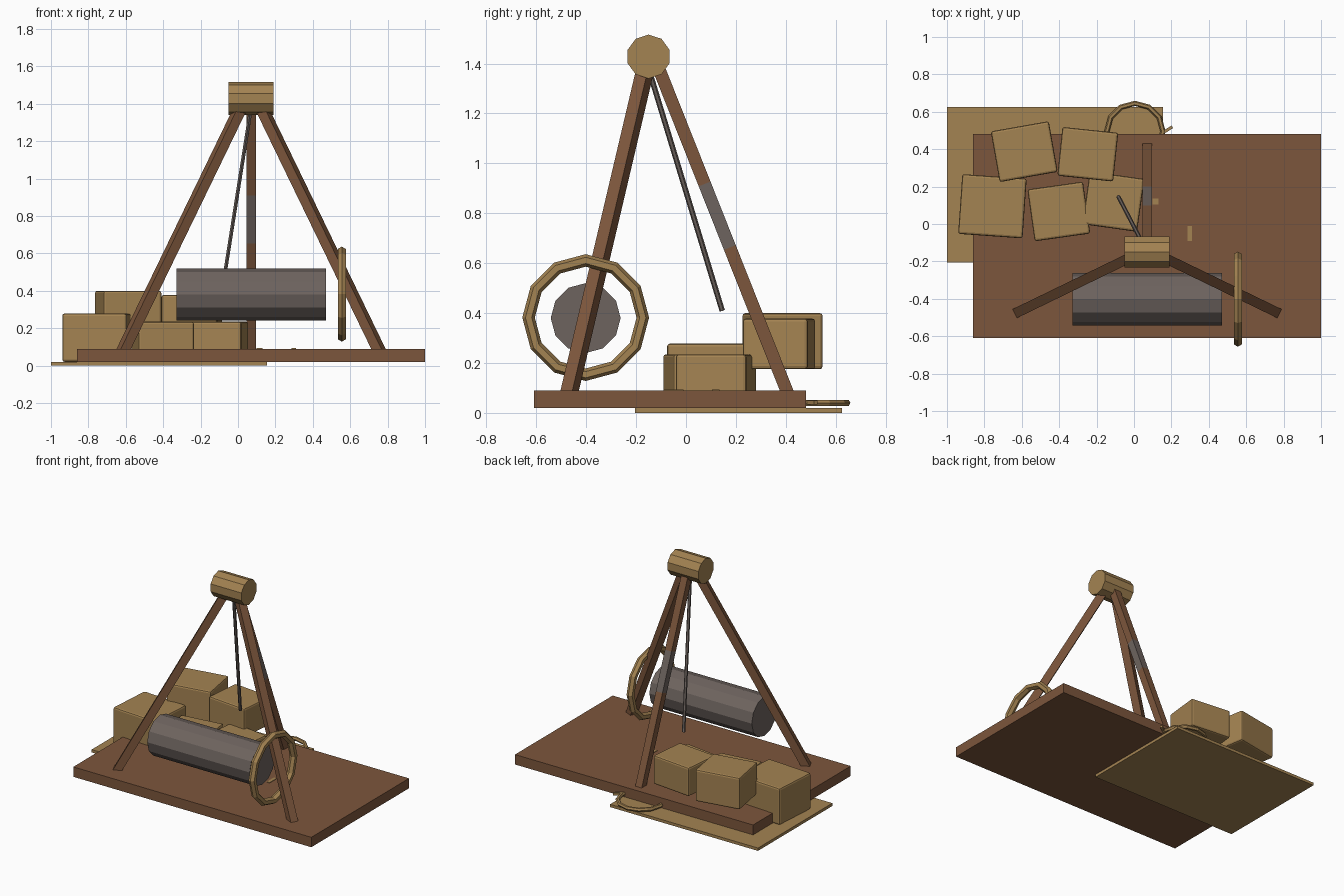
import bpy, bmesh, math
from mathutils import Vector, Matrix

if "Cube" in bpy.data.objects:
    bpy.data.objects.remove(bpy.data.objects["Cube"])


def material(name, rgb):
    m = bpy.data.materials.new(name)
    m.diffuse_color = (*rgb, 1)
    m.use_nodes = True
    m.node_tree.nodes["Principled BSDF"].inputs["Base Color"].default_value = m.diffuse_color
    return m


TAN = material("tan wood", (0.37, 0.227, 0.084))
BROWN = material("brown wood", (0.202, 0.093, 0.045))
GREY = material("grey iron", (0.155, 0.127, 0.114))


def finish(bm, name, *mats):
    bmesh.ops.recalc_face_normals(bm, faces=bm.faces)
    me = bpy.data.meshes.new(name)
    bm.to_mesh(me)
    bm.free()
    ob = bpy.data.objects.new(name, me)
    bpy.context.collection.objects.link(ob)
    for m in mats:
        me.materials.append(m)
    return ob


def box(name, lo, hi, mat, turn=0, bevel=0):
    lo, hi = Vector(lo), Vector(hi)
    bm = bmesh.new()
    bmesh.ops.create_cube(bm, size=1, matrix=Matrix.Translation((lo + hi) / 2)
                          @ Matrix.Rotation(math.radians(turn), 4, 'Z')
                          @ Matrix.Diagonal((*(hi - lo), 1)))
    if bevel:
        bmesh.ops.bevel(bm, geom=bm.edges[:], offset=bevel, segments=2,
                        profile=0.5, affect='EDGES')
    return finish(bm, name, mat)


def crate(name, x, y, z0, z1, sx, sy, turn):
    return box(name, (x - sx / 2, y - sy / 2, z0), (x + sx / 2, y + sy / 2, z1),
               TAN, turn, 0.012)


def rod(name, a, b, radius, sides, mat, phase=0.0):
    """Prism from a to b; its first side vector is level."""
    a, b = Vector(a), Vector(b)
    d = (b - a).normalized()
    u = d.cross(Vector((0, 0, 1))).normalized()
    v = u.cross(d)
    bm = bmesh.new()
    rings = []
    for p in (a, b):
        ring = []
        for i in range(sides):
            t = 2 * math.pi * i / sides + phase
            ring.append(bm.verts.new(p + radius * (math.cos(t) * u + math.sin(t) * v)))
        rings.append(ring)
    for i in range(sides):
        j = (i + 1) % sides
        bm.faces.new((rings[0][i], rings[0][j], rings[1][j], rings[1][i]))
    bm.faces.new(rings[0])
    bm.faces.new(rings[1])
    return finish(bm, name, mat)


def beam(name, a, b, width, mat):
    return rod(name, a, b, width / math.sqrt(2), 4, mat, math.pi / 4)


def hoop(name, centre, major, minor, axis, mat, n=12, m=6):
    rot = Matrix.Rotation(math.pi / 2, 4, 'Y') if axis == 'X' else Matrix()
    mat4 = Matrix.Translation(centre) @ rot
    bm = bmesh.new()
    grid = []
    for i in range(n):
        a = 2 * math.pi * i / n
        row = []
        for j in range(m):
            c = 2 * math.pi * j / m
            r = major + minor * math.cos(c)
            row.append(bm.verts.new(mat4 @ Vector(
                (r * math.cos(a), r * math.sin(a), minor * math.sin(c)))))
        grid.append(row)
    for i in range(n):
        for j in range(m):
            k, l = (i + 1) % n, (j + 1) % m
            bm.faces.new((grid[i][j], grid[k][j], grid[k][l], grid[i][l]))
    return finish(bm, name, mat)


# Boards underneath
box("base_board", (-0.86, -0.61, 0.02), (1.0, 0.48, 0.09), BROWN)
box("lower_board", (-1.0, -0.205, 0.0), (0.155, 0.625, 0.02), TAN)

# Tripod frame
beam("front_left_leg", (-0.625, -0.473, 0.06), (0.02, -0.16, 1.39), 0.053, BROWN)
beam("front_right_leg", (0.765, -0.473, 0.06), (0.12, -0.16, 1.39), 0.053, BROWN)
back_foot, back_top = Vector((0.07, 0.415, 0.06)), Vector((0.07, -0.117, 1.40))
stops = [0.0, 0.45, 0.64, 1.0]
for part, s, e, m in zip(("lower", "middle", "upper"), stops, stops[1:],
                         (BROWN, GREY, BROWN)):
    beam("back_leg_" + part, back_foot.lerp(back_top, s),
         back_foot.lerp(back_top, e), 0.051, m)
rod("top_block", (-0.05, -0.15, 1.428), (0.19, -0.15, 1.428), 0.088, 10, TAN, math.pi / 2)
rod("hanging_rod", (0.07, -0.15, 1.38), (-0.083, 0.145, 0.41), 0.011, 6, GREY)

# Roller and its hoop
rod("roller", (-0.33, -0.402, 0.38), (0.47, -0.402, 0.38), 0.14, 12, GREY)
hoop("roller_hoop", (0.555, -0.402, 0.382), 0.229, 0.025, 'X', TAN)

# Hoop lying behind the base, with its pin
hoop("flat_hoop", (0.005, 0.495, 0.04), 0.15, 0.014, 'Z', TAN)
beam("hoop_pin", (0.15, 0.485, 0.042), (0.205, 0.52, 0.042), 0.016, TAN)

# Chips on the base
box("chip_small", (0.10, 0.105, 0.085), (0.13, 0.135, 0.093), TAN)
box("chip_long", (0.287, -0.09, 0.085), (0.31, -0.01, 0.093), TAN)

# Crates: front row on the lower board, back row raised
crate("crate_left", -0.757, 0.095, 0.02, 0.278, 0.345, 0.32, -4)
crate("crate_middle", -0.402, 0.067, 0.02, 0.235, 0.30, 0.28, 8)
crate("crate_right", -0.11, 0.12, 0.02, 0.235, 0.295, 0.285, -8)
crate("crate_back_left", -0.587, 0.387, 0.175, 0.40, 0.315, 0.275, 10)
crate("crate_back_right", -0.247, 0.373, 0.175, 0.378, 0.30, 0.262, -6)
